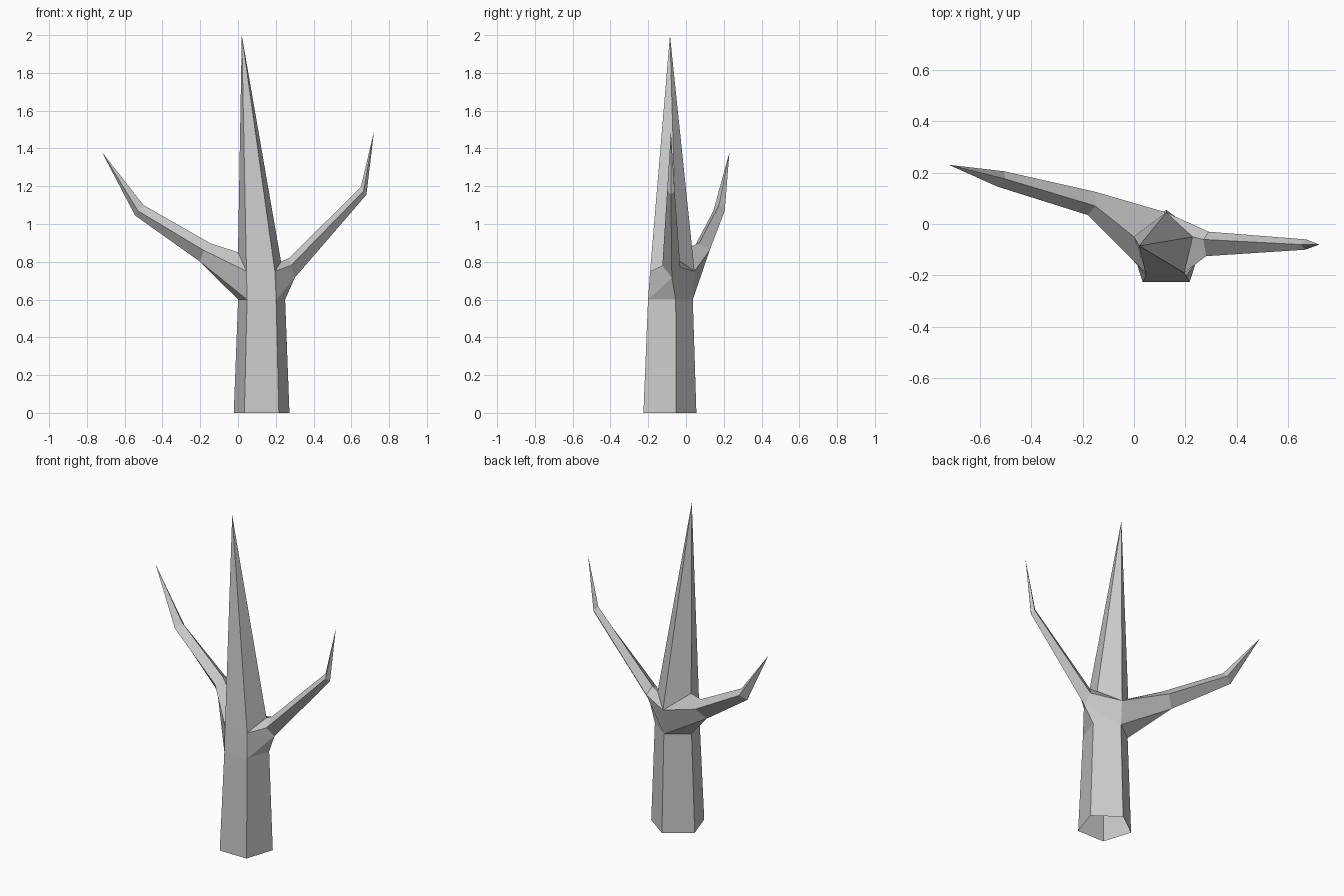
import bpy
import bmesh
from math import sin, cos, radians
from mathutils import Vector

default_cube = bpy.data.objects.get("Cube")
if default_cube:
    bpy.data.objects.remove(default_cube, do_unlink=True)


def make_material(name, color):
    material = bpy.data.materials.new(name)
    material.use_nodes = True
    material.diffuse_color = color
    shader = next(n for n in material.node_tree.nodes if n.type == 'BSDF_PRINCIPLED')
    shader.inputs["Base Color"].default_value = color
    shader.inputs["Roughness"].default_value = 0.9
    return material


bm = bmesh.new()


def add_ring(points):
    return [bm.verts.new(point) for point in points]


def pentagon(radius, center_y, height):
    """Five corners in the order back, left, front left, front right, right."""
    corners = []
    for step in range(5):
        angle = radians(90 + 72 * step)
        corners.append((0.125 + radius * cos(angle), center_y + radius * sin(angle), height))
    return add_ring(corners)


def bridge(lower, upper):
    count = len(lower)
    for i in range(count):
        j = (i + 1) % count
        bm.faces.new((lower[i], lower[j], upper[j], upper[i]))


def close_to_tip(ring, tip):
    tip_vert = bm.verts.new(tip)
    for i, vert in enumerate(ring):
        bm.faces.new((vert, ring[(i + 1) % len(ring)], tip_vert))


def add_branch(low, high, elbow, wrist, tip):
    """Grow a four-sided limb from two neighbouring trunk sides.
    low and high run front, side, back; limb rings run top, front, bottom, back."""
    inner, outer = add_ring(elbow), add_ring(wrist)
    top, front, bottom, back = inner
    front_low, side_low, back_low = low
    front_high, side_high, back_high = high
    # flared shoulder
    bm.faces.new((side_high, front_high, front, top))
    bm.faces.new((front_high, front_low, bottom, front))
    bm.faces.new((front_low, side_low, bottom))
    bm.faces.new((side_low, back_low, bottom))
    bm.faces.new((back_low, back_high, back, bottom))
    bm.faces.new((back_high, side_high, top, back))
    # limb and pointed end
    bridge(inner, outer)
    close_to_tip(outer, tip)


# Tapered trunk, open underneath
foot = pentagon(0.155, -0.1, 0)
collar = pentagon(0.131, -0.095, 0.6)
bridge(foot, collar)

# Uneven crotch ring and the tall central spike
crotch = add_ring([
    (0.125, 0.045, 0.75), (0, -0.05, 0.85), (0.045, -0.19, 0.75),
    (0.195, -0.19, 0.75), (0.228, -0.05, 0.8)])
close_to_tip(crotch, (0.02, -0.085, 2))
bm.faces.new((collar[2], collar[3], crotch[3], crotch[2]))

# Branch on the -x side, sweeping back
add_branch(
    [collar[i] for i in (2, 1, 0)], [crotch[i] for i in (2, 1, 0)],
    [(-0.15, 0.07, 0.9), (-0.18, 0.035, 0.86), (-0.2, 0.085, 0.8), (-0.15, 0.125, 0.86)],
    [(-0.5, 0.175, 1.1), (-0.53, 0.145, 1.07), (-0.545, 0.185, 1.045), (-0.505, 0.205, 1.07)],
    (-0.72, 0.23, 1.38))

# Branch on the +x side, steeper and thinner
add_branch(
    [collar[i] for i in (3, 4, 0)], [crotch[i] for i in (3, 4, 0)],
    [(0.27, -0.06, 0.82), (0.28, -0.125, 0.78), (0.3, -0.075, 0.715), (0.29, -0.03, 0.77)],
    [(0.65, -0.08, 1.195), (0.665, -0.1, 1.175), (0.68, -0.08, 1.155), (0.67, -0.06, 1.175)],
    (0.72, -0.08, 1.49))

# Consistent outward normals, checked against the front trunk face
bmesh.ops.recalc_face_normals(bm, faces=bm.faces[:])
bm.faces.ensure_lookup_table()
front_face = min(bm.faces, key=lambda f: f.calc_center_median().y)
if front_face.normal.dot(Vector((0, -1, 0))) < 0:
    bmesh.ops.reverse_faces(bm, faces=bm.faces[:])

mesh = bpy.data.meshes.new("bare_tree")
bm.to_mesh(mesh)
bm.free()
mesh.materials.append(make_material("pale_grey_bark", (0.6, 0.6, 0.6, 1)))
tree = bpy.data.objects.new("bare_tree", mesh)
bpy.context.collection.objects.link(tree)
